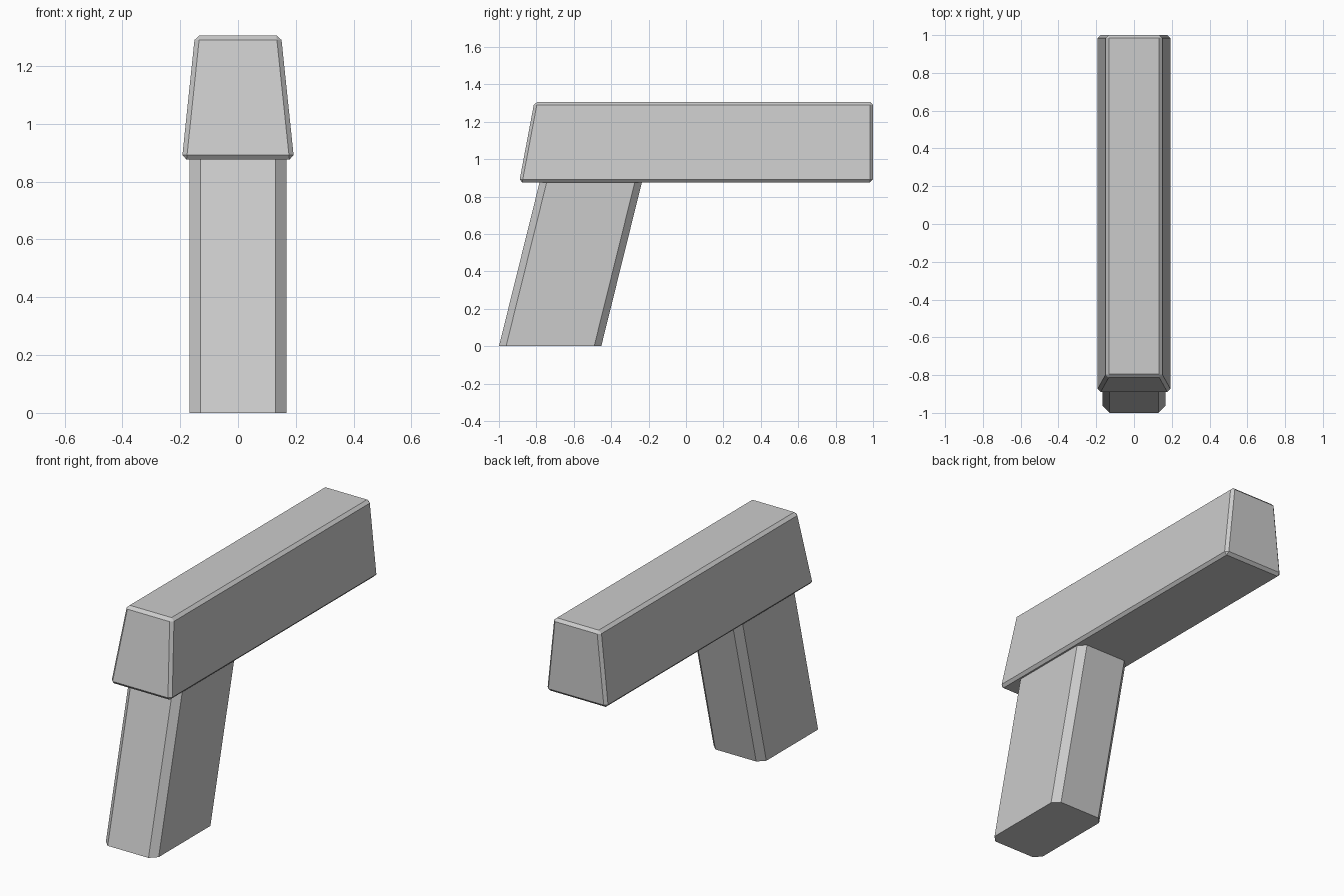
import bpy
import bmesh

cube = bpy.data.objects.get("Cube")
if cube:
    bpy.data.objects.remove(cube, do_unlink=True)

grey = bpy.data.materials.new("plain grey")
grey.use_nodes = True
colour = (0.6, 0.6, 0.6, 1)
grey.diffuse_color = colour
grey.node_tree.nodes["Principled BSDF"].inputs["Base Color"].default_value = colour


def loft(name, bottom, top):
    """Solid between two matching rings of points."""
    bm = bmesh.new()
    low = [bm.verts.new(p) for p in bottom]
    high = [bm.verts.new(p) for p in top]
    bm.faces.new(low)
    bm.faces.new(high)
    for i in range(len(low)):
        j = (i + 1) % len(low)
        bm.faces.new((low[i], low[j], high[j], high[i]))
    bmesh.ops.recalc_face_normals(bm, faces=bm.faces)
    mesh = bpy.data.meshes.new(name)
    bm.to_mesh(mesh)
    bm.free()
    mesh.materials.append(grey)
    obj = bpy.data.objects.new(name, mesh)
    bpy.context.collection.objects.link(obj)
    return obj


def rectangle(half_width, front, back, z):
    return [(-half_width, front, z), (half_width, front, z),
            (half_width, back, z), (-half_width, back, z)]


def chamfered(half_width, front, back, cut, z):
    right = [(half_width - cut, front), (half_width, front + cut),
             (half_width, back - cut), (half_width - cut, back)]
    ring = right + [(-x, y) for x, y in reversed(right)]
    return [(x, y, z) for x, y in ring]


# Long upper body: tapered towards the top, sloping front, small chamfers
body = loft("upper_body",
            rectangle(0.194, -0.892, 1.0, 0.876),
            rectangle(0.149, -0.811, 1.0, 1.306))
bevel = body.modifiers.new("chamfer", "BEVEL")
bevel.width = 0.016
bevel.segments = 1
bevel.limit_method = "NONE"

# Slanted grip with chamfered corners
loft("grip",
     chamfered(0.168, -1.0, -0.453, 0.038, 0),
     chamfered(0.168, -0.782, -0.235, 0.038, 0.88))
